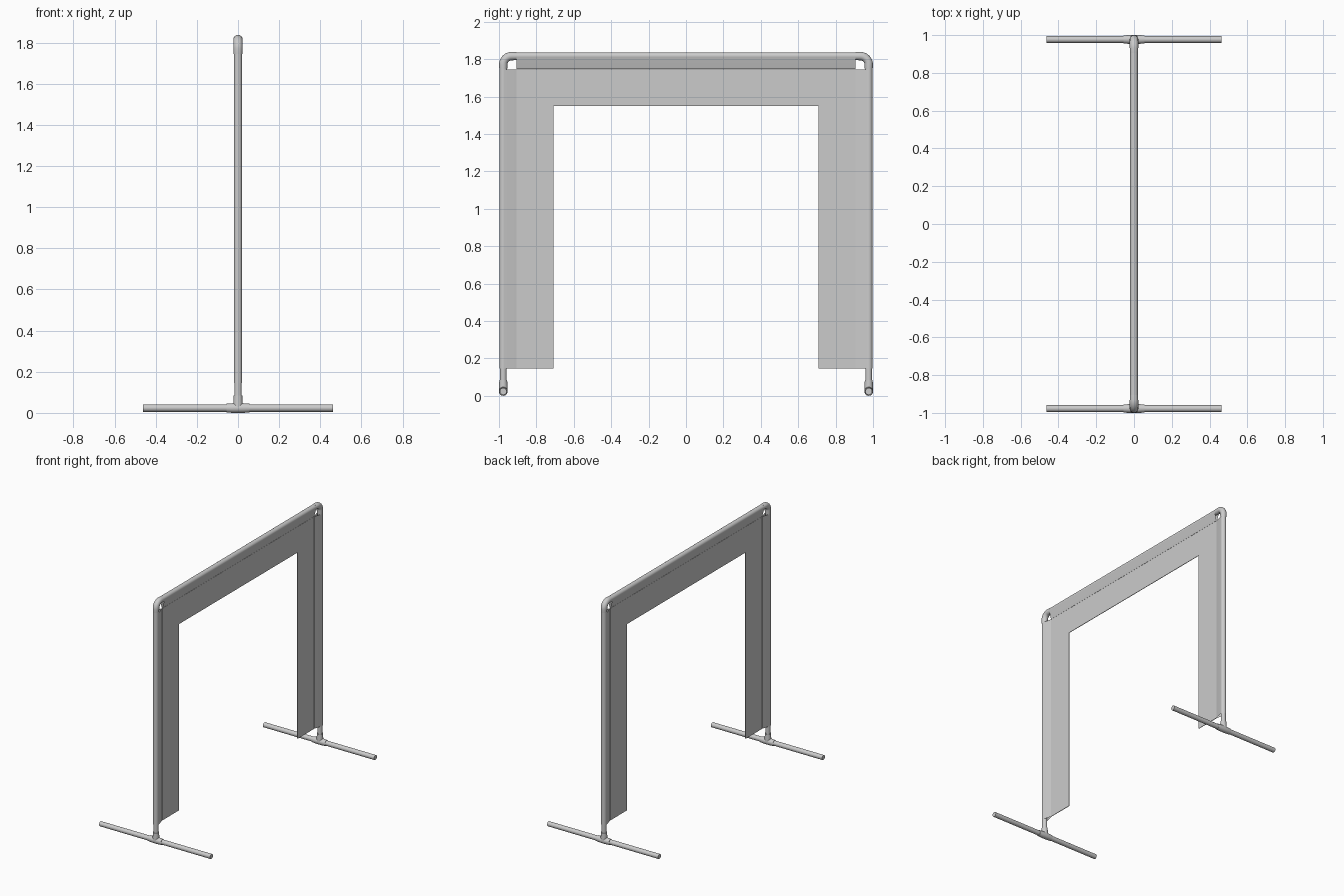
import bpy
import bmesh
import math
from mathutils import Vector

cube = bpy.data.objects.get("Cube")
if cube:
    bpy.data.objects.remove(cube, do_unlink=True)


def material(name, rgb):
    m = bpy.data.materials.new(name)
    m.use_nodes = True
    m.diffuse_color = (*rgb, 1)
    m.node_tree.nodes["Principled BSDF"].inputs["Base Color"].default_value = (*rgb, 1)
    return m


GREY = material("light grey", (0.6, 0.6, 0.6))

POST_Y, BASE_Z, BAR_Z = 0.977, 0.0235, 1.816
PIPE_R, FIT_R, SLEEVE_R = 0.018, 0.0235, 0.0205
HEM_Y, HEM_Z = 0.905, 1.745      # where the fabric sleeves stop at the corners
FABRIC_BOTTOM = 0.145


def finish(name, bm, smooth=True):
    bmesh.ops.recalc_face_normals(bm, faces=bm.faces)
    mesh = bpy.data.meshes.new(name)
    bm.to_mesh(mesh)
    bm.free()
    mesh.materials.append(GREY)
    obj = bpy.data.objects.new(name, mesh)
    bpy.context.collection.objects.link(obj)
    if smooth:
        bpy.ops.object.select_all(action="DESELECT")
        obj.select_set(True)
        bpy.context.view_layer.objects.active = obj
        bpy.ops.object.shade_smooth_by_angle(angle=math.radians(35))
    return obj


def loft(bm, rings, cap=True):
    """Skin a list of closed point rings."""
    loops = [[bm.verts.new(p) for p in ring] for ring in rings]
    n = len(loops[0])
    for a, b in zip(loops, loops[1:]):
        for i in range(n):
            j = (i + 1) % n
            bm.faces.new((a[i], a[j], b[j], b[i]))
    if cap:
        bm.faces.new(loops[0])
        bm.faces.new(loops[-1])


def ring(center, axis, radius, sides=24):
    axis = Vector(axis).normalized()
    u = Vector((1, 0, 0)) if abs(axis.x) < 0.5 else Vector((0, 1, 0))
    v = axis.cross(u)
    return [Vector(center) + radius * (u * math.cos(t) + v * math.sin(t))
            for t in (math.tau * i / sides for i in range(sides))]


def turned(bm, start, axis, profile):
    """Round part along an axis from (distance, radius) pairs."""
    start, axis = Vector(start), Vector(axis)
    loft(bm, [ring(start + axis * d, axis, r) for d, r in profile])


def sleeve(name, place, length):
    """Teardrop fabric tube, round over the pipe and pinched at its tip."""
    tip, steps = 0.07, 20
    tangent = math.acos(SLEEVE_R / tip)
    section = [(0.002, tip)]
    for i in range(steps + 1):
        t = tangent + (math.tau - 2 * tangent) * i / steps
        section.append((SLEEVE_R * math.sin(t), SLEEVE_R * math.cos(t)))
    section.append((-0.002, tip))
    bm = bmesh.new()
    loft(bm, [[place(x, d, s) for x, d in section] for s in length], cap=False)
    finish(name, bm)


for side, label in ((-1, "front"), (1, "back")):
    y = side * POST_Y
    # Foot pipe lying across the ground
    bm = bmesh.new()
    turned(bm, (-0.463, y, BASE_Z), (1, 0, 0), [(0, PIPE_R), (0.926, PIPE_R)])
    finish(label + "_foot", bm)

    # Tee fitting joining foot and post
    bm = bmesh.new()
    turned(bm, (-0.055, y, BASE_Z), (1, 0, 0),
           [(0, 0.021), (0.03, FIT_R), (0.08, FIT_R), (0.11, 0.021)])
    turned(bm, (0, y, BASE_Z), (0, 0, 1), [(0, FIT_R), (0.03, 0.0225), (0.06, 0.021)])
    finish(label + "_tee", bm)

    # Upright post
    bm = bmesh.new()
    turned(bm, (0, y, BASE_Z), (0, 0, 1), [(0, PIPE_R), (1.73, PIPE_R)])
    finish(label + "_post", bm)

    # Elbow fitting at the upper corner
    bm = bmesh.new()
    bend, cy, cz = 0.045, y - side * 0.045, BAR_Z - 0.045
    rings = [ring((0, y, HEM_Z), (0, 0, 1), 0.021)]
    for i in range(11):
        a = math.pi / 2 * i / 10
        rings.append(ring((0, cy + side * bend * math.cos(a), cz + bend * math.sin(a)),
                          (0, -side * math.sin(a), math.cos(a)), 0.0225))
    rings.append(ring((0, side * HEM_Y, BAR_Z), (0, -side, 0), 0.021))
    loft(bm, rings)
    finish(label + "_elbow", bm)

    # Fabric sleeve around the post
    sleeve(label + "_banner_sleeve",
           lambda x, d, s: (x, y - side * d, s), (FABRIC_BOTTOM, HEM_Z))

# Crossbar pipe and its fabric sleeve
bm = bmesh.new()
turned(bm, (0, -0.93, BAR_Z), (0, 1, 0), [(0, PIPE_R), (1.86, PIPE_R)])
finish("crossbar", bm)
sleeve("top_banner_sleeve", lambda x, d, s: (x, s, BAR_Z - d), (-HEM_Y, HEM_Y))

# Flat arch-shaped banner
half = [(HEM_Y, HEM_Z), (HEM_Y, FABRIC_BOTTOM), (0.708, FABRIC_BOTTOM), (0.708, 1.55)]
outline = half + [(-y, z) for y, z in reversed(half)]
bm = bmesh.new()
loft(bm, [[(x, y, z) for y, z in outline] for x in (-0.002, 0.002)])
finish("banner", bm, smooth=False)
